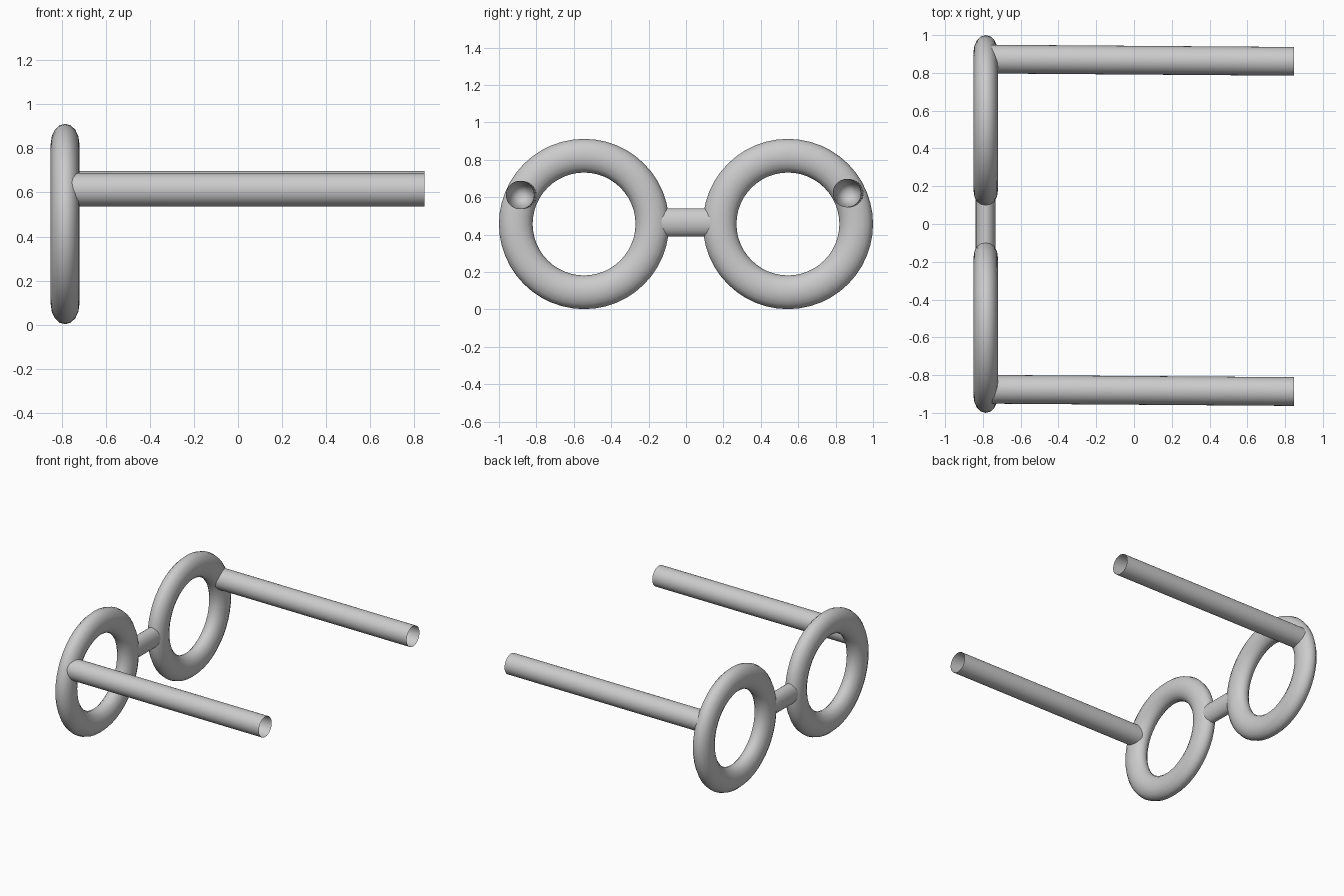
import bpy
import bmesh
from math import cos, sin, tau, radians

if "Cube" in bpy.data.objects:
    bpy.data.objects.remove(bpy.data.objects["Cube"])

FRAME_X = -0.785   # plane of the lenses
LENS_Z = 0.457


def finish(obj, name, angle=40):
    obj.name = name
    bpy.ops.object.select_all(action='DESELECT')
    obj.select_set(True)
    bpy.context.view_layer.objects.active = obj
    bpy.ops.object.shade_smooth_by_angle(angle=radians(angle))


def rim(name, y):
    bpy.ops.mesh.primitive_torus_add(
        major_radius=0.365, minor_radius=0.09, major_segments=48,
        minor_segments=16, location=(FRAME_X, y, LENS_Z),
        rotation=(0, radians(90), 0))
    obj = bpy.context.object
    obj.scale.z = 0.065 / 0.09      # flattened front to back
    bpy.ops.object.transform_apply(location=False, rotation=True, scale=True)
    finish(obj, name)


def temple(name, y, z, sides=32):
    # round arm whose free end is hollowed out to a deep point
    bm = bmesh.new()
    start, end, r, drift = -0.77, 0.847, 0.076, -0.012
    loops = []
    for x, dy in ((start, 0), (end, drift)):
        loops.append([bm.verts.new((x, y + dy + r * cos(tau * i / sides),
                                    z + r * sin(tau * i / sides)))
                      for i in range(sides)])
    near, far = loops
    apex = bm.verts.new((start + 0.05, y, z))
    for i in range(sides):
        j = (i + 1) % sides
        bm.faces.new((near[i], near[j], far[j], far[i]))
        bm.faces.new((far[i], far[j], apex))
    bm.faces.new(near)
    bmesh.ops.recalc_face_normals(bm, faces=bm.faces)
    mesh = bpy.data.meshes.new(name)
    bm.to_mesh(mesh)
    bm.free()
    obj = bpy.data.objects.new(name, mesh)
    bpy.context.collection.objects.link(obj)
    finish(obj, name)


# Round lens rims
rim("left_rim", -0.545)
rim("right_rim", 0.545)

# Side arms
temple("left_temple", -0.875, 0.612)
temple("right_temple", 0.873, 0.622)

# Nose bridge
bpy.ops.mesh.primitive_cylinder_add(
    vertices=32, radius=0.076, depth=0.29,
    location=(FRAME_X, 0, 0.465), rotation=(radians(90), 0, 0))
bridge = bpy.context.object
bridge.scale.x = 0.053 / 0.076
bpy.ops.object.transform_apply(location=False, rotation=True, scale=True)
finish(bridge, "nose_bridge")
